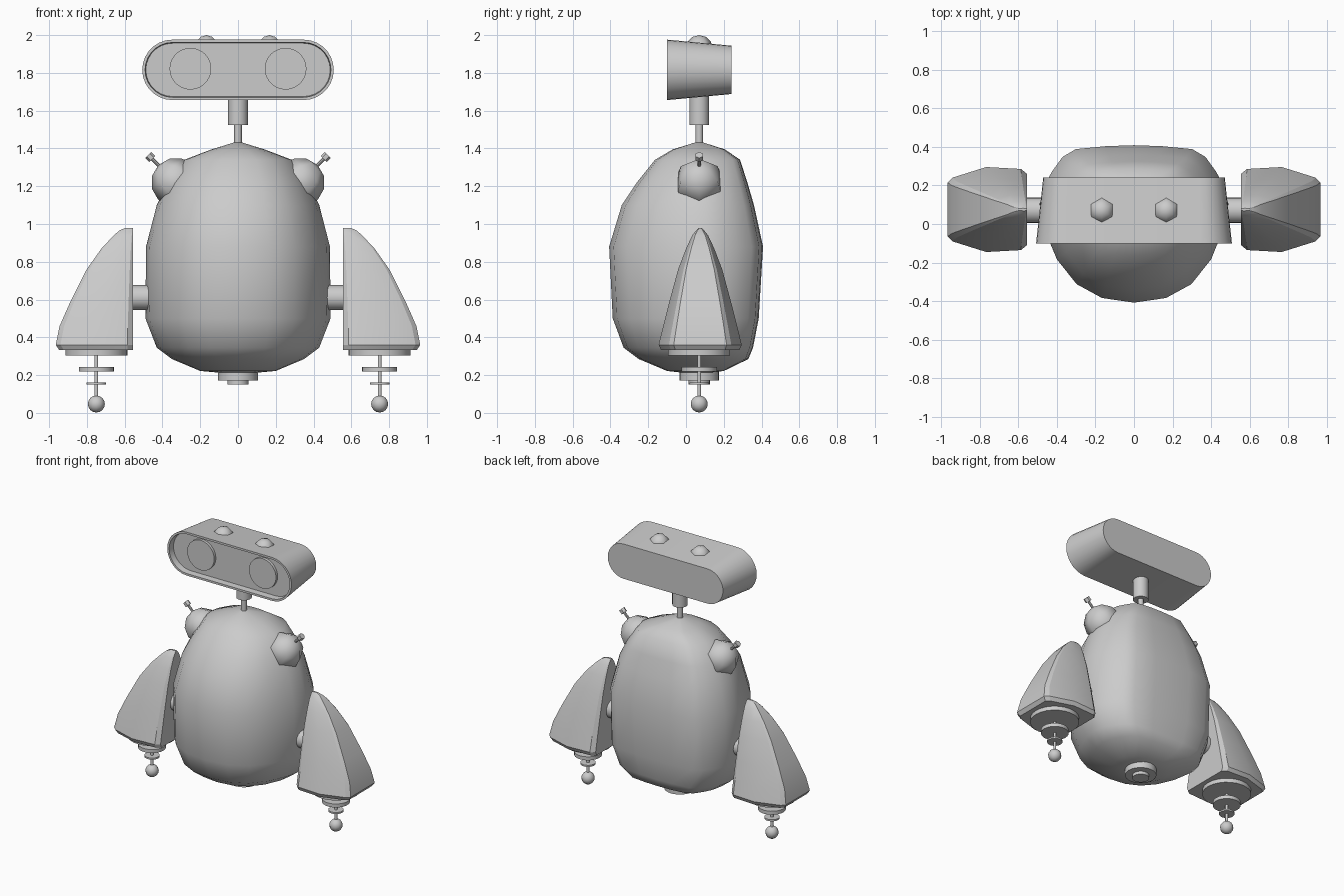
import bpy, bmesh, math
from mathutils import Vector, Matrix

if "Cube" in bpy.data.objects:
    bpy.data.objects.remove(bpy.data.objects["Cube"])

CY = 0.07  # depth of the robot's main axis


def finish(name, bm, angle=35):
    bmesh.ops.recalc_face_normals(bm, faces=bm.faces)
    me = bpy.data.meshes.new(name)
    bm.to_mesh(me)
    bm.free()
    ob = bpy.data.objects.new(name, me)
    bpy.context.collection.objects.link(ob)
    bpy.ops.object.select_all(action='DESELECT')
    ob.select_set(True)
    bpy.context.view_layer.objects.active = ob
    bpy.ops.object.shade_smooth_by_angle(angle=math.radians(angle))
    return ob


def loft(name, rings, angle=35):
    """Skin closed rings of equal point count and cap both ends."""
    bm = bmesh.new()
    vs = [[bm.verts.new(p) for p in r] for r in rings]
    n = len(vs[0])
    for a, b in zip(vs, vs[1:]):
        for i in range(n):
            j = (i + 1) % n
            bm.faces.new((a[i], a[j], b[j], b[i]))
    bm.faces.new(vs[0])
    bm.faces.new(vs[-1])
    return finish(name, bm, angle)


def rod(name, a, b, r, seg=24):
    a, b = Vector(a), Vector(b)
    d = b - a
    mat = Matrix.Translation((a + b) / 2) @ d.to_track_quat('Z', 'Y').to_matrix().to_4x4()
    bm = bmesh.new()
    bmesh.ops.create_cone(bm, cap_ends=True, segments=seg, radius1=r, radius2=r,
                          depth=d.length, matrix=mat)
    return finish(name, bm)


def ball(name, c, r, seg, rings, rot=None, angle=60):
    bm = bmesh.new()
    mat = Matrix.Translation(c) @ (rot or Matrix())
    bmesh.ops.create_uvsphere(bm, u_segments=seg, v_segments=rings, radius=r, matrix=mat)
    return finish(name, bm, angle)


def mirror_x(half):
    """Close a half outline (x >= 0, both ends on the axis)."""
    return half + [(-x, y) for x, y in half[-2:0:-1]]


# Body: rounded front, flatter back
section = mirror_x([(0, -1), (.34, -.95), (.61, -.8), (.82, -.53), (.96, -.18), (1, .1),
                    (.95, .4), (.87, .6), (.76, .82), (.62, .94), (.3, .985), (0, 1)])
profile = [(.213, .1, -.02, .13), (.222, .2, -.1, .2), (.285, .35, -.25, .33),
           (.345, .43, -.33, .355), (.5, .49, -.388, .385), (.88, .487, -.407, .408),
           (1.1, .43, -.34, .36), (1.22, .37, -.26, .325), (1.34, .285, -.164, .286),
           (1.395, .14, -.07, .206), (1.435, .01, .06, .08)]
loft("body", [[(x * w, CY + (y * (CY - f) if y < 0 else y * (b - CY)), z)
               for x, y in section] for z, w, f, b in profile], 70)
rod("base_plug", (0, CY, .172), (0, CY, .23), .105)
rod("base_plug_tip", (0, CY, .15), (0, CY, .18), .056)

# Neck
rod("neck_rod", (0, CY, 1.4), (0, CY, 1.54), .02, 16)
rod("neck_sleeve", (0, CY, 1.525), (0, CY, 1.7), .052)


# Head: tapered capsule-shaped box with recessed face
def stadium(y, half_w, half_h, n=14):
    pts = []
    for side in (0, 1):
        for i in range(n + 1):
            t = math.pi * (side + i / n) - math.pi / 2
            cx = (half_w - half_h) * (1 - 2 * side)
            pts.append((cx + half_h * math.cos(t), y, 1.816 + half_h * math.sin(t)))
    return pts


loft("head", [stadium(.24, .47, .128), stadium(-.1, .507, .16),
              stadium(-.1, .492, .145), stadium(-.055, .488, .141)])

for s, side in ((-1, "left"), (1, "right")):
    # Eyes and head bumps
    rod("eye_" + side, (s * .252, -.075, 1.822), (s * .252, -.04, 1.822), .11, 40)
    ball("head_bump_" + side, (s * .167, CY, 1.928), .072, 6, 6)

    # Shoulder pod with a short antenna, tilted outward
    d = Vector((s, 0, 1)).normalized()
    c = Vector((s * .33, CY, 1.22))
    rot = Matrix.Rotation(s * math.pi / 4, 4, 'Y') @ Matrix.Rotation(math.pi / 2, 4, 'Z')
    ball("shoulder_pod_" + side, c, .13, 6, 6, rot)
    rod("antenna_" + side, c + d * .1, c + d * .18, .009, 8)
    rod("antenna_tip_" + side, c + d * .175, c + d * .205, .022, 6)

    # Arm: faceted pod tapering towards a peak near the body
    rod("arm_joint_" + side, (s * .44, CY, .61), (s * .57, CY, .61), .066, 16)
    outline = [(0, .185), (.03, .21), (.21, .22), (.385, .165), (.41, .14)]
    outline += [(x, -y) for x, y in outline[::-1]]
    taper = [(.333, .955, .94), (.36, 1, 1), (.46, .95, .89), (.59, .81, .74),
             (.76, .6, .53), (.87, .41, .34), (.94, .25, .19), (.965, .18, .1), (.98, .1, .03)]
    loft("arm_" + side, [[(s * (.555 + x * sx), CY + .005 + y * sy, z) for x, y in outline]
                         for z, sx, sy in taper], 20)

    # Stacked discs, rod and ball under the arm
    x = s * .75
    for name, z0, z1, r in (("collar", .303, .34, .164), ("rod", .06, .31, .01),
                            ("large_disc", .218, .244, .093), ("small_disc", .15, .162, .051)):
        rod("arm_%s_%s" % (name, side), (x, CY, z0), (x, CY, z1), r)
    ball("arm_ball_" + side, (x, CY, .047), .045, 12, 8)
